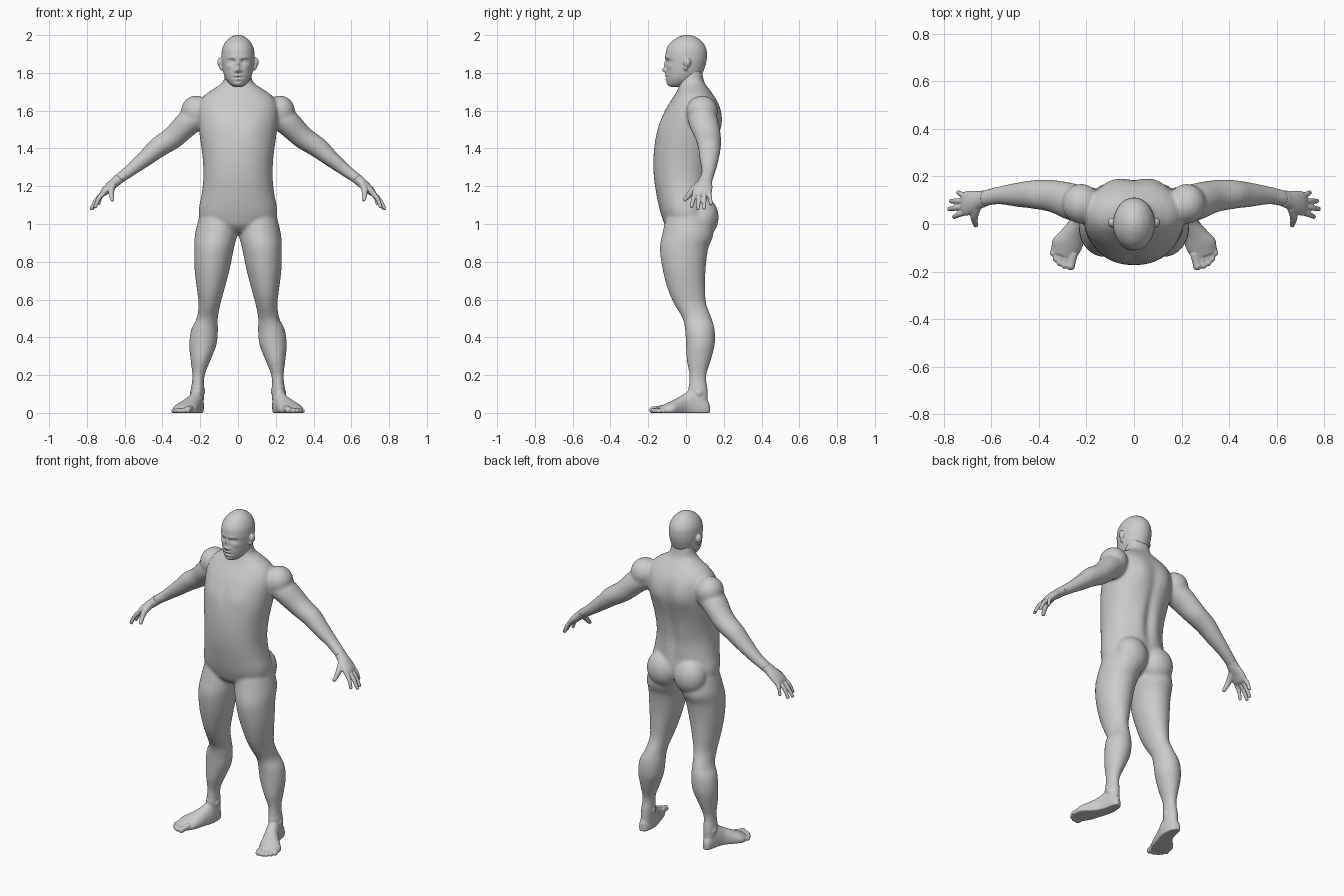
import bpy
import bmesh
import math
from mathutils import Vector, Matrix

default_cube = bpy.data.objects.get("Cube")
if default_cube:
    bpy.data.objects.remove(default_cube, do_unlink=True)

# One plain material for the whole figure
clay = bpy.data.materials.new("plain_grey")
clay.use_nodes = True
clay.diffuse_color = (.6, .6, .6, 1)
clay.node_tree.nodes["Principled BSDF"].inputs["Base Color"].default_value = clay.diffuse_color

X_AXIS, Y_AXIS, Z_AXIS = Vector((1, 0, 0)), Vector((0, 1, 0)), Vector((0, 0, 1))


def spline(rows, steps):
    """Smooth in-between rows for a list of cross-sections."""
    result = []
    last = len(rows) - 1
    for i in range(last):
        before, start, end, after = (rows[max(i - 1, 0)], rows[i],
                                     rows[i + 1], rows[min(i + 2, last)])
        for k in range(steps):
            t = k / steps
            result.append([
                b + t * (c - a) / 2 + t * t * (a - 2.5 * b + 2 * c - d / 2)
                + t ** 3 * (1.5 * (b - c) + (d - a) / 2)
                for a, b, c, d in zip(before, start, end, after)])
    result.append(list(rows[-1]))
    return result


def loft(bm, sections, u, v, steps=5, sides=32, square=1):
    """Closed skin through ovals given as centre x, y, z and radii along u, v."""
    rings = []
    for x, y, z, ru, rv in spline(sections, steps):
        ring = []
        for i in range(sides):
            angle = math.tau * i / sides
            c, s = math.cos(angle), math.sin(angle)
            c = math.copysign(abs(c) ** square, c)
            s = math.copysign(abs(s) ** square, s)
            ring.append(bm.verts.new(Vector((x, y, z)) + u * ru * c + v * rv * s))
        rings.append(ring)
    for low, high in zip(rings, rings[1:]):
        for i in range(sides):
            j = (i + 1) % sides
            bm.faces.new((low[i], low[j], high[j], high[i]))
    bm.faces.new(rings[0][::-1])
    bm.faces.new(rings[-1])


def column(bm, rows, **options):
    """Upright loft from rows of z, centre x, half width, front y, back y."""
    loft(bm, [(x, (f + b) / 2, z, w, (b - f) / 2) for z, x, w, f, b in rows],
         X_AXIS, Y_AXIS, **options)


def ball(bm, centre, radii):
    matrix = Matrix.Translation(centre) @ Matrix.Diagonal((*radii, 1))
    bmesh.ops.create_uvsphere(bm, u_segments=24, v_segments=16, radius=1, matrix=matrix)


def sculpt(bm, side, bumps):
    """Push the front (-1) or back (1) along y; bumps off the middle are mirrored."""
    for x, z, rx, rz, push in bumps:
        for centre in {x, -x}:
            for vert in bm.verts:
                if vert.co.y * side > 0:
                    d = ((vert.co.x - centre) / rx) ** 2 + ((vert.co.z - z) / rz) ** 2
                    vert.co.y += push * math.exp(-d)


def mirror_copy(bm):
    copy = bmesh.ops.duplicate(bm, geom=bm.verts[:] + bm.edges[:] + bm.faces[:])
    for item in copy["geom"]:
        if isinstance(item, bmesh.types.BMVert):
            item.co.x *= -1


def finish(name, bm, voxel, smoothing):
    """Fuse the overlapping forms into one smooth skin."""
    bmesh.ops.recalc_face_normals(bm, faces=bm.faces[:])
    mesh = bpy.data.meshes.new(name)
    bm.to_mesh(mesh)
    bm.free()
    mesh.materials.append(clay)
    mesh.shade_smooth()
    part = bpy.data.objects.new(name, mesh)
    bpy.context.collection.objects.link(part)
    fuse = part.modifiers.new("fuse", 'REMESH')
    fuse.mode = 'VOXEL'
    fuse.voxel_size = voxel
    fuse.use_smooth_shade = True
    soften = part.modifiers.new("soften", 'SMOOTH')
    soften.factor = .5
    soften.iterations = smoothing


# Body: limbs on one side, mirrored, then the trunk
body = bmesh.new()
column(body, [(.06, .215, .028, .03, .11), (.13, .213, .033, .015, .112),
              (.2, .209, .033, .018, .108), (.28, .198, .053, .004, .132),
              (.36, .186, .072, .0, .152), (.44, .177, .071, -.005, .152),
              (.5, .163, .056, -.018, .136), (.575, .151, .058, -.062, .108),
              (.65, .145, .072, -.095, .102), (.76, .137, .093, -.124, .104),
              (.87, .127, .105, -.138, .118), (.95, .115, .112, -.125, .145),
              (1.06, .1, .1, -.1, .12)])
loft(body, [(.2, .08, 1.585, .075, .075), (.27, .095, 1.53, .079, .068),
            (.345, .117, 1.457, .068, .06), (.423, .124, 1.405, .06, .055),
            (.484, .123, 1.353, .052, .045), (.568, .12, 1.285, .038, .033),
            (.638, .106, 1.234, .034, .027)], Y_AXIS, Vector((.64, 0, .77)))
ball(body, (.222, .085, 1.597), (.08, .084, .083))
ball(body, (.092, .085, 1.035), (.1, .088, .11))
mirror_copy(body)

trunk = bmesh.new()
column(trunk, [(.955, 0, .06, -.07, .06), (.99, 0, .15, -.108, .11),
               (1.03, 0, .2, -.125, .13), (1.08, 0, .207, -.14, .135),
               (1.16, 0, .192, -.157, .13), (1.25, 0, .183, -.17, .128),
               (1.35, 0, .187, -.172, .144), (1.45, 0, .2, -.162, .168),
               (1.53, 0, .21, -.14, .183), (1.6, 0, .212, -.112, .18),
               (1.65, 0, .2, -.082, .165), (1.69, 0, .168, -.055, .14),
               (1.72, 0, .122, -.04, .118), (1.755, 0, .078, -.033, .096),
               (1.82, 0, .066, -.03, .084)], steps=8, sides=96, square=.92)
sculpt(trunk, 1, [(0, 1.32, .025, .2, -.014), (.085, 1.55, .06, .09, .014),
                  (.06, 1.25, .035, .12, .006)])
sculpt(trunk, -1, [(.09, 1.52, .06, .05, -.007), (0, 1.53, .015, .07, .004)])
trunk_mesh = bpy.data.meshes.new("trunk_form")
trunk.to_mesh(trunk_mesh)
trunk.free()
body.from_mesh(trunk_mesh)
bpy.data.meshes.remove(trunk_mesh)
finish("body", body, .008, 9)

# Head: skull and jaw, sculpted face, then ears and eyeballs
head = bmesh.new()
column(head, [(1.726, 0, .018, -.08, -.02), (1.735, 0, .036, -.094, .01),
              (1.75, 0, .052, -.1, .04), (1.77, 0, .066, -.104, .065),
              (1.8, 0, .077, -.106, .088), (1.83, 0, .083, -.105, .1),
              (1.86, 0, .087, -.106, .108), (1.89, 0, .088, -.109, .111),
              (1.93, 0, .083, -.102, .106), (1.965, 0, .065, -.077, .085),
              (1.99, 0, .038, -.04, .052), (2.001, 0, .012, -.008, .02)],
       steps=9, sides=96)
sculpt(head, -1, [
    (.033, 1.861, .016, .01, .014),    # eye sockets
    (.032, 1.881, .022, .008, -.005),  # brows
    (0, 1.842, .009, .022, -.013),     # nose bridge
    (0, 1.815, .011, .011, -.022),     # nose tip
    (.014, 1.81, .007, .007, -.011),   # nostrils
    (0, 1.786, .022, .006, -.009),     # upper lip
    (0, 1.767, .02, .006, -.008),      # lower lip
    (0, 1.777, .024, .004, .009),      # mouth line
    (0, 1.743, .02, .01, -.005),       # chin
    (.052, 1.832, .018, .014, -.005),  # cheekbones
])
for side in (-1, 1):
    ball(head, (.033 * side, -.08, 1.861), (.014, .013, .011))
    ball(head, (.093 * side, .006, 1.856), (.017, .02, .026))
    ball(head, (.087 * side, -.001, 1.83), (.012, .012, .018))
finish("head", head, .004, 3)

# Hands: palm, four spread fingers and a thumb
HAND_UP = Vector((.75, 0, .66))
FINGERS = [(.05, .755, .03, 1.093), (.073, .776, .063, 1.083),
           (.097, .768, .096, 1.085), (.119, .738, .132, 1.108)]


def hand_form():
    bm = bmesh.new()
    loft(bm, [(.625, .108, 1.244, .036, .028), (.65, .1, 1.222, .038, .027),
              (.68, .092, 1.197, .048, .024), (.705, .086, 1.172, .052, .021),
              (.718, .085, 1.158, .046, .015)], Y_AXIS, HAND_UP)
    for knuckle_y, x, y, z in FINGERS:
        root = Vector((.705, knuckle_y, 1.17))
        tip = Vector((x, y, z))
        joint = (root + tip) / 2 + HAND_UP * .008
        loft(bm, [(*root, .013, .014), (*joint, .012, .012), (*tip, .01, .01)],
             Y_AXIS, HAND_UP, sides=16)
        ball(bm, tip, (.01, .01, .01))
    loft(bm, [(.66, .075, 1.208, .02, .024), (.671, .035, 1.177, .017, .018),
              (.669, .01, 1.147, .013, .014), (.665, -.004, 1.13, .011, .011)],
         X_AXIS, Vector((0, .73, -.68)), sides=16)
    ball(bm, (.665, -.004, 1.13), (.011, .011, .011))
    return bm


# Feet: arched form with a flat sole, ankle and five toes
FOOT_SIDE = Vector((.95, .31, 0))
TOES = [(.266, -.174, .019), (.292, -.172, .015), (.312, -.162, .014),
        (.328, -.146, .013), (.341, -.122, .013)]


def foot_form():
    bm = bmesh.new()
    rows = [(.212, .124, .014, .045), (.214, .108, .028, .075),
            (.216, .07, .037, .11), (.222, .03, .041, .125),
            (.237, -.01, .044, .1), (.26, -.05, .055, .076),
            (.283, -.09, .064, .056), (.297, -.135, .05, .034)]
    loft(bm, [(x, y, top * .3, w, top * .7) for x, y, w, top in rows],
         FOOT_SIDE, Z_AXIS)
    column(bm, [(.05, .216, .034, .02, .115), (.12, .214, .035, .012, .114),
                (.17, .211, .031, .022, .106)])
    ball(bm, (.189, .058, .115), (.016, .022, .022))
    ball(bm, (.24, .068, .105), (.016, .022, .022))
    for x, y, r in TOES:
        tip = Vector((x, y, r * .8))
        root = tip + Vector((-.012, .05, .008))
        loft(bm, [(*root, r, r), (*tip, r * .9, r * .9)], FOOT_SIDE, Z_AXIS, sides=16)
        ball(bm, tip, (r, r * 1.1, r))
    for vert in bm.verts:
        vert.co.z = max(vert.co.z, 0)
    return bm


for label, side in (("left", 1), ("right", -1)):
    for part_name, form in (("hand", hand_form()), ("foot", foot_form())):
        for vert in form.verts:
            vert.co.x *= side
        finish(label + "_" + part_name, form, .004, 4)
